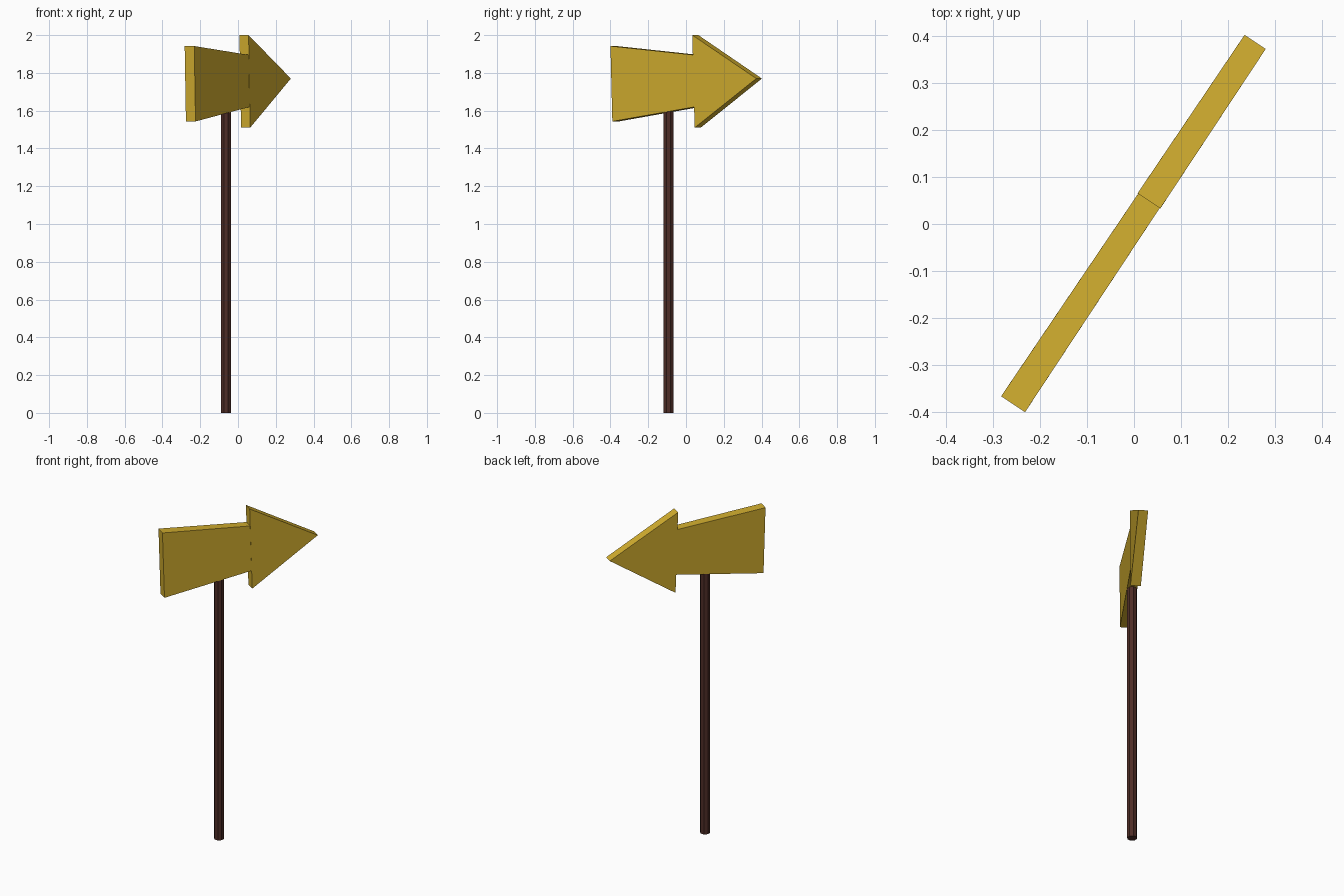
import bpy, bmesh, math
from mathutils import Vector

cube = bpy.data.objects.get("Cube")
if cube:
    bpy.data.objects.remove(cube, do_unlink=True)


def make_material(name, rgb):
    mat = bpy.data.materials.new(name)
    mat.use_nodes = True
    mat.diffuse_color = (*rgb, 1)
    mat.node_tree.nodes["Principled BSDF"].inputs["Base Color"].default_value = (*rgb, 1)
    return mat


yellow = make_material("mustard_yellow", (0.64, 0.42, 0.028))
brown = make_material("dark_brown", (0.078, 0.027, 0.020))

# Sign direction on the ground plane, starting at the tail
TAIL = Vector((-0.257, -0.383, 0))
ALONG = Vector((0.5145, 0.77, 0)).normalized()
ACROSS = Vector((ALONG.y, -ALONG.x, 0))


def board(name, profile, mat):
    """Plate from (distance along, height, half thickness) corners."""
    bm = bmesh.new()
    sides = []
    for sign in (1, -1):
        ring = [bm.verts.new(TAIL + ALONG * s + ACROSS * (h * sign) + Vector((0, 0, z)))
                for s, z, h in profile]
        bm.faces.new(ring)
        sides.append(ring)
    front, back = sides
    for i in range(len(front)):
        j = (i + 1) % len(front)
        bm.faces.new((front[i], front[j], back[j], back[i]))
    bmesh.ops.recalc_face_normals(bm, faces=bm.faces)
    mesh = bpy.data.meshes.new(name)
    bm.to_mesh(mesh)
    bm.free()
    mesh.materials.append(mat)
    obj = bpy.data.objects.new(name, mesh)
    bpy.context.collection.objects.link(obj)
    return obj


# Tapering tail board
board("arrow_shaft", [(0, 1.942, 0.0305), (0.012, 1.543, 0.0305),
                      (0.535, 1.62, 0.0275), (0.527, 1.895, 0.0275)], yellow)

# Triangular head
board("arrow_head", [(0.52, 2.0, 0.029), (0.535, 1.51, 0.029),
                     (0.926, 1.77, 0.027)], yellow)

# Eight-sided pole, ending inside the board
HEIGHT = 1.63
bpy.ops.mesh.primitive_cylinder_add(vertices=8, radius=0.0285, depth=HEIGHT,
                                    location=(-0.064, -0.093, HEIGHT / 2))
pole = bpy.context.object
pole.name = "pole"
pole.rotation_euler.z = math.pi / 8
pole.data.materials.append(brown)
